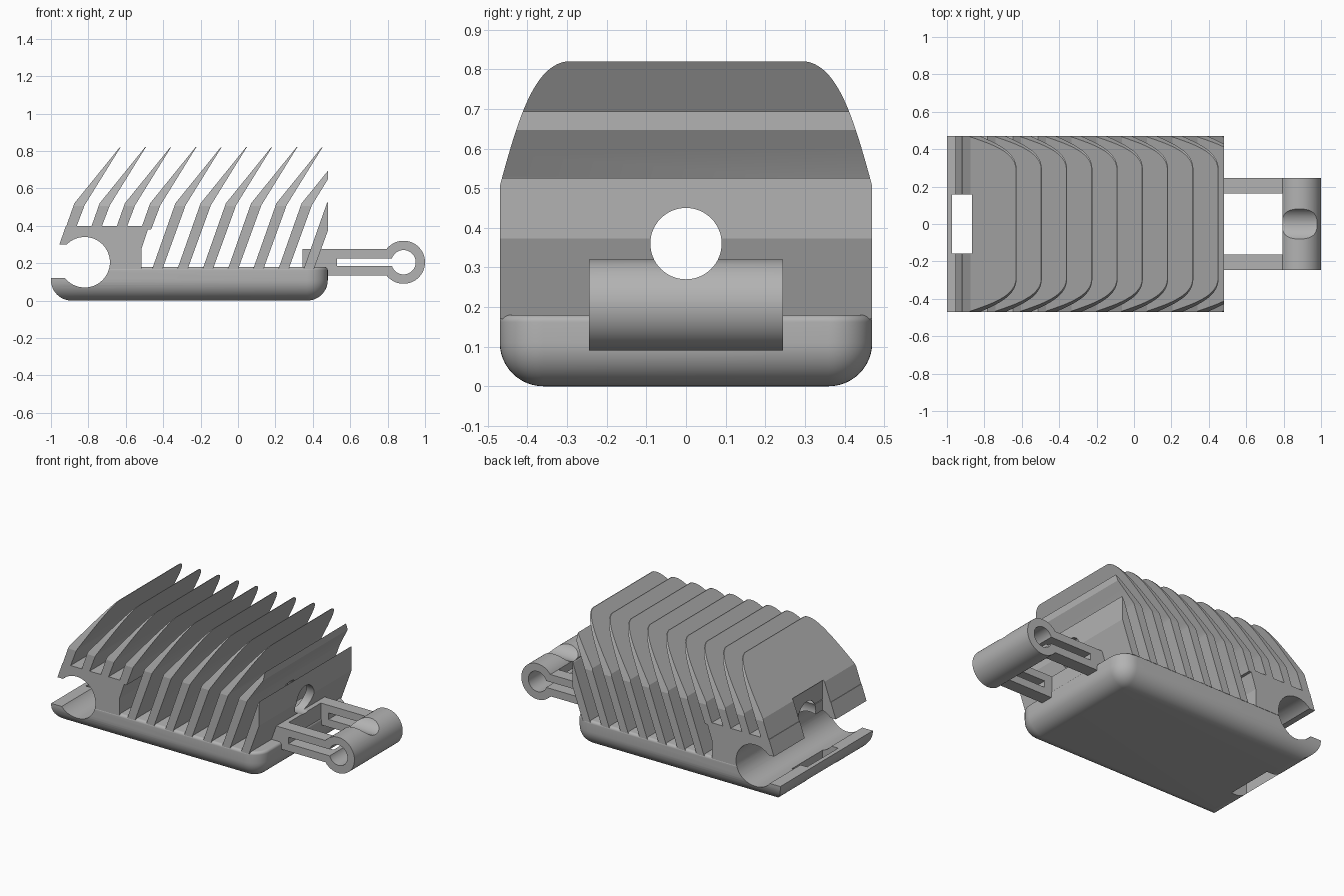
import bpy, bmesh
from math import sin, cos, asin, pi, radians
from mathutils import Vector

if "Cube" in bpy.data.objects:
    bpy.data.objects.remove(bpy.data.objects["Cube"], do_unlink=True)

grey = bpy.data.materials.new("plain_grey")
grey.use_nodes = True
grey.diffuse_color = (0.45, 0.45, 0.45, 1)
grey.node_tree.nodes["Principled BSDF"].inputs["Base Color"].default_value = grey.diffuse_color


def make_object(name, bm):
    bmesh.ops.recalc_face_normals(bm, faces=bm.faces)
    mesh = bpy.data.meshes.new(name)
    bm.to_mesh(mesh)
    bm.free()
    mesh.materials.append(grey)
    obj = bpy.data.objects.new(name, mesh)
    bpy.context.collection.objects.link(obj)
    return obj


def add_prism(bm, outline, axis, lo, hi):
    """Extrude an (x, z) outline along y, or a (y, z) outline along x."""
    place = (lambda a, b: (a, lo, b)) if axis == "y" else (lambda a, b: (lo, a, b))
    face = bm.faces.new([bm.verts.new(place(a, b)) for a, b in outline])
    moved = bmesh.ops.extrude_face_region(bm, geom=[face])["geom"]
    shift = Vector((0, hi - lo, 0) if axis == "y" else (hi - lo, 0, 0))
    bmesh.ops.translate(bm, vec=shift, verts=[v for v in moved if isinstance(v, bmesh.types.BMVert)])


def prism(name, outline, axis, lo, hi):
    bm = bmesh.new()
    add_prism(bm, outline, axis, lo, hi)
    return make_object(name, bm)


def rect(a0, a1, b0, b1):
    return [(a0, b0), (a1, b0), (a1, b1), (a0, b1)]


def arc(ca, cb, r, start, end, n):
    angles = [start + (end - start) * i / n for i in range(n + 1)]
    return [(ca + r * cos(t), cb + r * sin(t)) for t in angles]


def circle(ca, cb, r):
    return arc(ca, cb, r, 0, 2 * pi, 64)[:-1]


def keyhole(x0, half, r):
    """Straight bar running into a round end."""
    t = pi - asin(half / r)
    return [(x0, 0.205 + half), (x0, 0.205 - half)] + arc(0.885, 0.205, r, -t, t, 56)


def activate(obj):
    bpy.ops.object.select_all(action="DESELECT")
    obj.select_set(True)
    bpy.context.view_layer.objects.active = obj


def combine(obj, cutter, operation="DIFFERENCE"):
    activate(obj)
    mod = obj.modifiers.new("cut", "BOOLEAN")
    mod.operation, mod.solver, mod.object = operation, "EXACT", cutter
    bpy.ops.object.modifier_apply(modifier=mod.name)


# Base: rounded underneath and at the right end, square at the left end
bm = bmesh.new()
bmesh.ops.create_cube(bm, size=1)
for v in bm.verts:
    v.co = (0.48 if v.co.x > 0 else -1, 0.47 * 2 * v.co.y, 0.18 if v.co.z > 0 else 0)


def mid(e):
    return (e.verts[0].co + e.verts[1].co) / 2


def is_upright(e):
    return abs(e.verts[0].co.z - e.verts[1].co.z) > 0.1


big = [e for e in bm.edges if mid(e).z < 0.01 or (is_upright(e) and mid(e).x > 0)]
bmesh.ops.bevel(bm, geom=big, offset=0.11, segments=12, profile=0.5, affect="EDGES")
top = [e for e in bm.edges if all(v.co.z > 0.179 for v in e.verts) and mid(e).x > -0.99]
bmesh.ops.bevel(bm, geom=top, offset=0.018, segments=8, profile=0.5, affect="EDGES")
base = make_object("base", bm)

# Raised hinge block at the left end
hinge_block = prism("hinge_block", [(-0.955, 0.17), (-0.515, 0.17), (-0.515, 0.28), (-0.475, 0.4),
                                    (-0.92, 0.4), (-0.955, 0.3)], "y", -0.47, 0.47)

# Row of bent, tapering fins
bm = bmesh.new()
for i in range(11):
    x = 0.135 * i
    foot = 0.38 if i < 4 else 0.17
    lean = 0.353 * (foot - 0.18)
    add_prism(bm, [(x - 0.995 + lean, foot), (x - 0.94 + lean, foot), (x - 0.82, 0.51),
                   (x - 0.628, 0.82), (x - 0.632, 0.82), (x - 0.875, 0.52)], "y", -0.6, 0.6)
fins = make_object("fins", bm)

# Envelope that trims the fins to shouldered sides and a flat right end
a, b, c, d = [Vector(p) for p in ((0.47, 0.505), (0.425, 0.67), (0.385, 0.81), (0.3, 0.82))]
side = []
for i in range(19):
    t = i / 18
    side.append(a * (1 - t) ** 3 + b * 3 * t * (1 - t) ** 2 + c * 3 * t * t * (1 - t) + d * t ** 3)
half = [(0.47, 0.1)] + [tuple(p) for p in side]
envelope = prism("envelope", half + [(-y, z) for y, z in reversed(half)], "x", -1.2, 0.48)
combine(fins, envelope, "INTERSECT")

# Clip: two slotted arms, a cross bar and a round barrel
clip = prism("clip", keyhole(0.345, 0.07, 0.115), "y", -0.245, 0.245)
clip_slot = prism("clip_slot", keyhole(0.53, 0.021, 0.065), "y", -0.6, 0.6)
clip_window = prism("clip_window", rect(0.475, 0.794, 0, 0.4), "y", -0.163, 0.163)
combine(clip, clip_slot)
combine(clip, clip_window)

# Hinge socket with its side opening, latch notch and long round bore
socket = prism("socket", circle(-0.82, 0.205, 0.135), "y", -0.6, 0.6)
opening = prism("opening", rect(-1.2, -0.82, 0.12, 0.3), "y", -0.6, 0.6)
notch = prism("notch", rect(-0.972, -0.86, -0.1, 0.53), "y", -0.158, 0.158)
bore = prism("bore", circle(0, 0.36, 0.09), "x", -1.2, 1.2)
for part in (base, hinge_block):
    for cutter in (socket, opening, notch):
        combine(part, cutter)
combine(fins, notch)
for part in (hinge_block, fins, clip):
    combine(part, bore)

for cutter in (envelope, clip_slot, clip_window, socket, opening, notch, bore):
    bpy.data.objects.remove(cutter, do_unlink=True)

# Smooth the rounded faces and keep the creases sharp
for part in (base, hinge_block, fins, clip):
    activate(part)
    bpy.ops.object.shade_smooth_by_angle(angle=radians(15))
